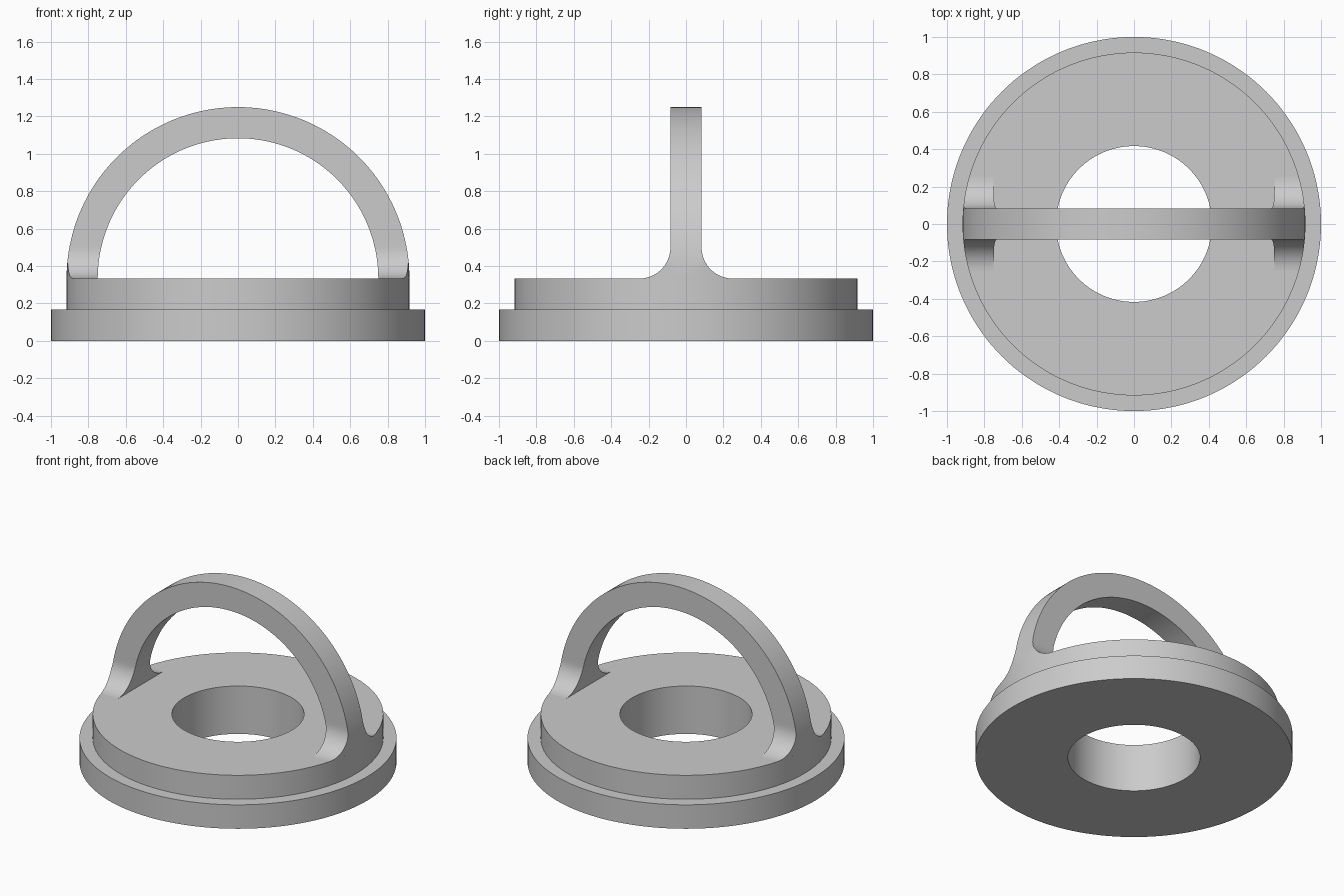
import bpy
import bmesh
from math import sin, cos, pi, sqrt, asin, radians

cube = bpy.data.objects.get("Cube")
if cube:
    bpy.data.objects.remove(cube, do_unlink=True)

# Main sizes, all multiples of one unit
U = 1 / 12
HOLE, RIM, STEP = 5 * U, 1.0, 11 * U
FLANGE_TOP, PLATE_TOP = 2 * U, 4 * U
ARCH_IN, ARCH_OUT, HALF_W, FILLET = 9 * U, STEP, U, 2 * U

grey = bpy.data.materials.new("plain grey")
grey.use_nodes = True
grey.diffuse_color = (0.6, 0.6, 0.6, 1)
grey.node_tree.nodes["Principled BSDF"].inputs["Base Color"].default_value = (0.6, 0.6, 0.6, 1)


def make_object(name, bm):
    bmesh.ops.recalc_face_normals(bm, faces=bm.faces)
    mesh = bpy.data.meshes.new(name)
    bm.to_mesh(mesh)
    bm.free()
    obj = bpy.data.objects.new(name, mesh)
    bpy.context.collection.objects.link(obj)
    mesh.materials.append(grey)
    bpy.ops.object.select_all(action="DESELECT")
    obj.select_set(True)
    bpy.context.view_layer.objects.active = obj
    bpy.ops.object.shade_smooth_by_angle(angle=radians(30))
    return obj


def loft(bm, rings, closed):
    """Join rings of points with quads around each ring and from ring to ring."""
    rows = [[bm.verts.new(p) for p in ring] for ring in rings]
    if closed:
        rows.append(rows[0])
    for a, b in zip(rows, rows[1:]):
        for i in range(len(a)):
            j = (i + 1) % len(a)
            bm.faces.new((a[i], a[j], b[j], b[i]))


# Stepped ring base, turned around the z axis
profile = [(HOLE, 0), (RIM, 0), (RIM, FLANGE_TOP), (STEP, FLANGE_TOP),
           (STEP, PLATE_TOP), (HOLE, PLATE_TOP)]
SEG = 144
bm = bmesh.new()
loft(bm, [[(r * cos(2 * pi * k / SEG), r * sin(2 * pi * k / SEG), z) for r, z in profile]
          for k in range(SEG)], True)
make_object("stepped_ring_base", bm)


# Arched handle with flared feet
def section(outer, inner, w):
    """Cross-section between two arch angles; the outside stays within the step."""
    ys = [w * (k / 5 - 1) for k in range(11)]
    ring = []
    for radius, angle, row in ((ARCH_OUT, outer, ys), (ARCH_IN, inner, ys[::-1])):
        for y in row:
            x = radius * cos(angle)
            limit = sqrt(STEP ** 2 - y ** 2)
            ring.append((max(-limit, min(limit, x)), y, PLATE_TOP + radius * sin(angle)))
    return ring


def foot(mirror):
    """Level slices through one fillet, from the plate upward."""
    rings = []
    for k in range(17):
        phi = pi / 2 * k / 16
        h = FILLET * (1 - cos(phi))
        w = HALF_W + FILLET * (1 - sin(phi))
        a, b = asin(h / ARCH_OUT), asin(h / ARCH_IN)
        rings.append(section(pi - a, pi - b, w) if mirror else section(a, b, w))
    return rings


start_out, start_in = asin(FILLET / ARCH_OUT), asin(FILLET / ARCH_IN)
STEPS = 72
span = [section(start_out + (pi - 2 * start_out) * k / STEPS,
                start_in + (pi - 2 * start_in) * k / STEPS, HALF_W)
        for k in range(1, STEPS)]
bm = bmesh.new()
loft(bm, foot(False) + span + foot(True)[::-1], False)
make_object("arched_handle", bm)
